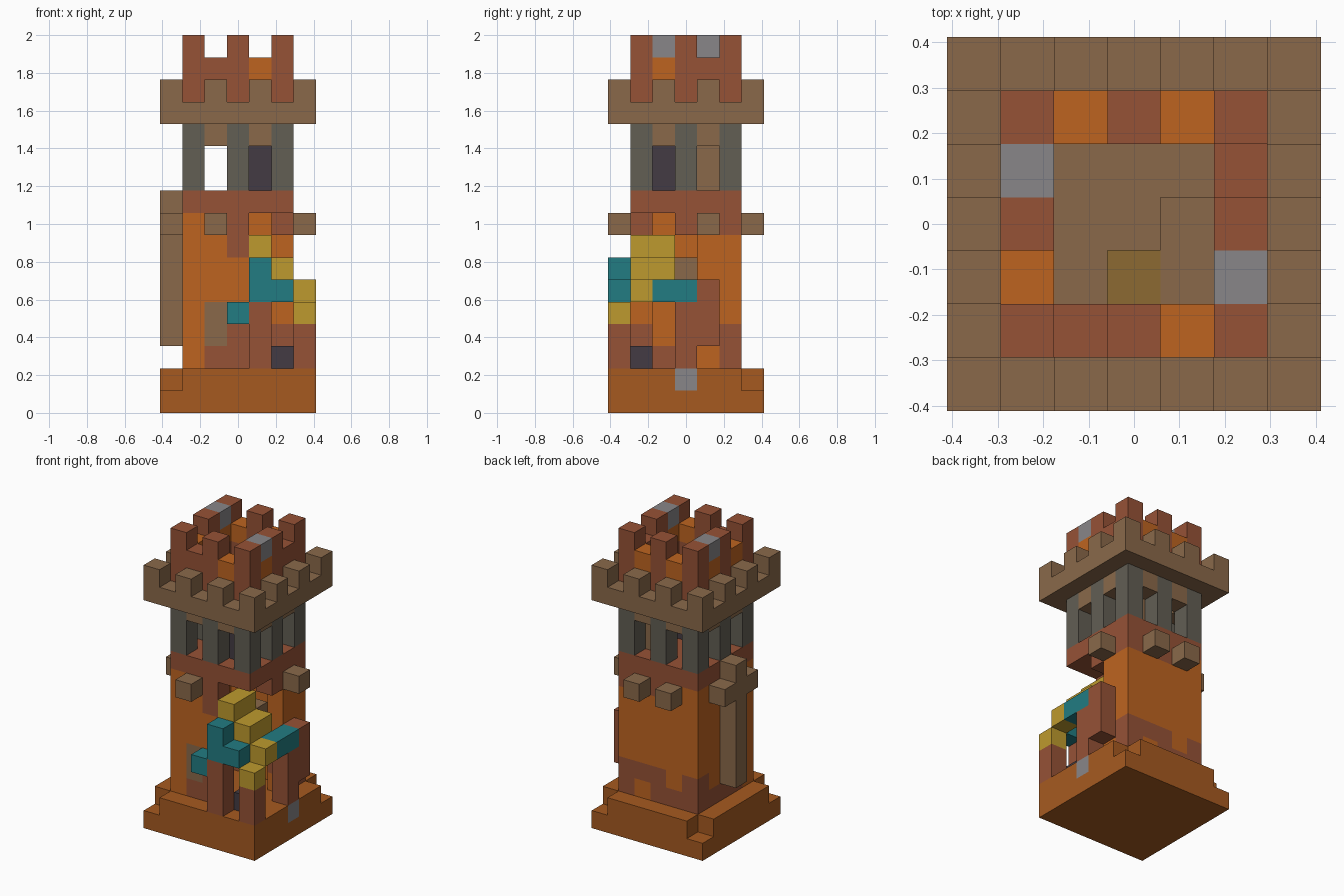
import bpy, bmesh
from mathutils import Vector

cube = bpy.data.objects.get("Cube")
if cube:
    bpy.data.objects.remove(cube)

U = 2 / 17                      # edge of one block
HEX = {"clay": "a65a20", "brick": "965236", "orange": "be6420", "stone": "8a694a",
       "grey": "888688", "teal": "227c82", "yellow": "be9a2e", "dark": "433b43",
       "pillar": "625e54", "wood": "8c6a32"}


def linear(h):
    vals = [int(h[i:i + 2], 16) / 255 for i in (0, 2, 4)]
    return [c / 12.92 if c < 0.04 else ((c + 0.055) / 1.055) ** 2.4 for c in vals] + [1]


mats = []
for name, code in HEX.items():
    m = bpy.data.materials.new(name)
    m.use_nodes = True
    m.diffuse_color = linear(code)
    m.node_tree.nodes["Principled BSDF"].inputs["Base Color"].default_value = linear(code)
    mats.append(m)
COLOURS = list(HEX)

blocks = {}                     # cell -> (part, colour)


def span(v):
    return range(v[0], v[1] + 1) if isinstance(v, tuple) else (v,)


def fill(part, colour, x, y, z):
    for i in span(x):
        for j in span(y):
            for k in span(z):
                blocks[i, j, k] = (part, colour)


def clear(x, y, z):
    for i in span(x):
        for j in span(y):
            for k in span(z):
                blocks.pop((i, j, k), None)


def ring(lo, hi):
    return [(i, j) for i in range(lo, hi + 1) for j in range(lo, hi + 1)
            if i in (lo, hi) or j in (lo, hi)]


# Stepped base with broken corners
fill("base", "clay", (0, 6), (0, 6), (0, 1))
for i, j in ((0, 0), (6, 6), (0, 6)):
    clear(i, j, 1)
fill("base", "grey", 6, 3, 1)

# Hollow tower wall
for i, j in ring(1, 5):
    fill("tower_wall", "orange", i, j, (2, 8))
    fill("tower_wall", "brick", i, j, 2)
fill("tower_wall", "orange", 1, 1, 2)
fill("tower_wall", "stone", 2, 1, (3, 4))
fill("tower_wall", "brick", 3, 1, (2, 3))
fill("tower_wall", "brick", 3, 1, (7, 8))
fill("tower_wall", "brick", (1, 5), 5, 3)
fill("tower_wall", "orange", 2, 5, 3)
fill("tower_wall", "orange", 4, 5, 2)
fill("tower_wall", "orange", 5, 4, 2)
fill("tower_wall", "brick", 5, 4, 3)
for i, j in ((3, 5), (5, 5), (5, 3)):
    fill("tower_wall", "brick", i, j, 8)

# Broken corner of the wall
clear((4, 5), 1, (2, 8))
clear(5, (1, 2), (2, 8))
clear(5, 3, (2, 7))
fill("upper_floor", "brick", (1, 5), (1, 5), 9)
fill("inner_step", "stone", 4, 3, 6)
fill("dark_block", "dark", 5, 1, 2)

# Porch posts around the broken corner
fill("porch_post", "brick", 4, 0, (2, 4))
fill("porch_post", "brick", 6, 0, (2, 3))
fill("porch_post", "brick", 6, 3, (2, 4))
fill("porch_post", "brick", 6, 4, (3, 5))

# Stepped two-colour awning
fill("awning", "teal", 3, 0, 4)
fill("awning", "teal", 4, 0, (5, 6))
fill("awning", "teal", 5, 0, 5)
fill("awning", "teal", 6, (2, 3), 5)
fill("awning", "yellow", 6, 0, 4)
fill("awning", "yellow", 6, 1, 5)
fill("awning", "yellow", 5, (1, 2), 6)
fill("awning", "yellow", 4, (1, 2), 7)

# Wall knobs and the cross on the side
for i, j in ((2, 0), (6, 4), (2, 6), (4, 6)):
    fill("wall_knob", "stone", i, j, 8)
fill("wall_cross", "stone", 0, 3, (3, 9))
fill("wall_cross", "stone", 0, (2, 4), 8)

# Open gallery: pillars with lintels between
for i, j in ring(1, 5):
    if i % 2 and j % 2:
        fill("gallery_pillar", "pillar", i, j, (10, 12))
    else:
        fill("gallery_lintel", "stone", i, j, 12)
fill("gallery_post", "dark", 4, 2, (10, 11))
fill("gallery_post", "stone", 4, 4, (10, 11))

# Parapet slab with sunken hatch and outer merlons
fill("parapet", "stone", (0, 6), (0, 6), 13)
clear(4, (2, 3), 13)
clear(3, 2, 13)
fill("hatch", "stone", 4, (2, 3), 12)
fill("hatch", "wood", 3, 2, 12)
for i, j in ring(0, 6):
    if i % 2 == 0 and j % 2 == 0:
        fill("parapet", "stone", i, j, 14)

# Inner crown
for i, j in ring(1, 5):
    fill("crown", "brick", i, j, (14, 15))
    if i % 2 and j % 2:
        fill("crown", "brick", i, j, 16)
for i, j in ((4, 1), (5, 2), (1, 2), (1, 4), (2, 5), (4, 5)):
    fill("crown", "orange", i, j, 15)
for i, j in ((5, 2), (1, 4)):
    fill("crown", "grey", i, j, 16)

# Turn each part into a mesh holding only its exposed faces
for part in sorted({p for p, c in blocks.values()}):
    bm = bmesh.new()
    for cell, (p, colour) in blocks.items():
        if p != part:
            continue
        centre = Vector((cell[0] - 3, cell[1] - 3, cell[2] + 0.5))
        for axis in range(3):
            for sign in (-1, 1):
                n = Vector((0, 0, 0))
                n[axis] = sign
                if tuple(int(c + d) for c, d in zip(cell, n)) in blocks:
                    continue
                a = Vector((0, 0, 0))
                a[(axis + 1) % 3] = 0.5
                b = n.cross(a)
                f = bm.faces.new([bm.verts.new((centre + n / 2 + v) * U)
                                  for v in (a + b, b - a, -a - b, a - b)])
                f.material_index = COLOURS.index(colour)
    bmesh.ops.remove_doubles(bm, verts=bm.verts, dist=0.001)
    bmesh.ops.dissolve_limit(bm, angle_limit=0.01, verts=bm.verts, edges=bm.edges,
                             delimit={"MATERIAL"})
    mesh = bpy.data.meshes.new(part)
    bm.to_mesh(mesh)
    bm.free()
    for m in mats:
        mesh.materials.append(m)
    bpy.context.scene.collection.objects.link(bpy.data.objects.new(part, mesh))
